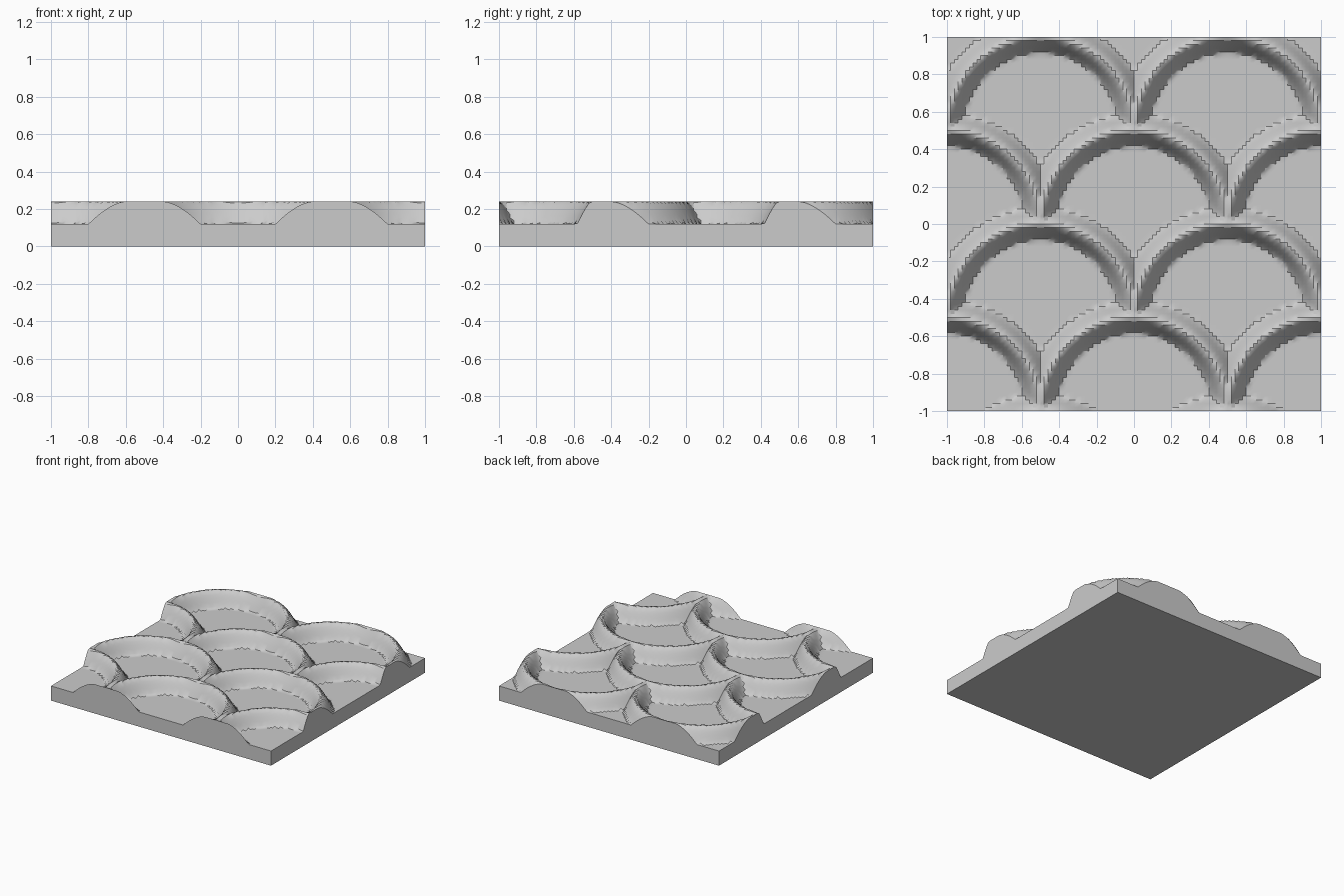
import bpy, bmesh, math

cube = bpy.data.objects.get("Cube")
if cube:
    bpy.data.objects.remove(cube, do_unlink=True)

BASE_Z, RIDGE_H = 0.12, 0.12     # flat height and rise of the ridges
RADIUS, PITCH = 0.5, 1.0         # scale arc radius and sideways spacing
HALF_WIDTH, SLOPE = 0.082, 0.07  # ridge half width and slope run
CELLS = 100

# Centres of the staggered rows of scales
centres = []
for row in range(5):
    cy = 0.5 - row * RADIUS
    offset = 0.5 if row % 2 == 0 else 0.0
    centres += [(offset + k * PITCH, cy) for k in range(-2, 3)]


def ridge(x, y):
    """Height of the highest half-circle ridge at a point."""
    best = 0.0
    for cx, cy in centres:
        if y < cy - 0.001:
            continue
        d = abs(math.hypot(x - cx, y - cy) - RADIUS)
        t = min(1.0, max(0.0, (HALF_WIDTH - d) / SLOPE))
        best = max(best, 1 - (1 - t) ** 1.2)
    return BASE_Z + RIDGE_H * best


# Sculpted top surface
bm = bmesh.new()
bmesh.ops.create_grid(bm, x_segments=CELLS, y_segments=CELLS, size=1.0)
for v in bm.verts:
    v.co.z = ridge(v.co.x, v.co.y)

# Side walls and flat underside
rim = [e for e in bm.edges if e.is_boundary]
walls = bmesh.ops.extrude_edge_only(bm, edges=rim)["geom"]
for v in walls:
    if isinstance(v, bmesh.types.BMVert):
        v.co.z = 0.0
lower = [e for e in bm.edges if e.is_boundary]
bmesh.ops.contextual_create(bm, geom=lower)
bmesh.ops.recalc_face_normals(bm, faces=bm.faces)

mesh = bpy.data.meshes.new("scale_tile")
bm.to_mesh(mesh)
bm.free()
tile = bpy.data.objects.new("scale_tile", mesh)
bpy.context.collection.objects.link(tile)

# Plain grey finish
grey = bpy.data.materials.new("light grey")
grey.use_nodes = True
colour = (0.6, 0.6, 0.6, 1.0)
grey.diffuse_color = colour
for node in grey.node_tree.nodes:
    if node.type == "BSDF_PRINCIPLED":
        node.inputs["Base Color"].default_value = colour
mesh.materials.append(grey)

bpy.ops.object.select_all(action="DESELECT")
tile.select_set(True)
bpy.context.view_layer.objects.active = tile
bpy.ops.object.shade_smooth_by_angle(angle=math.radians(30))
